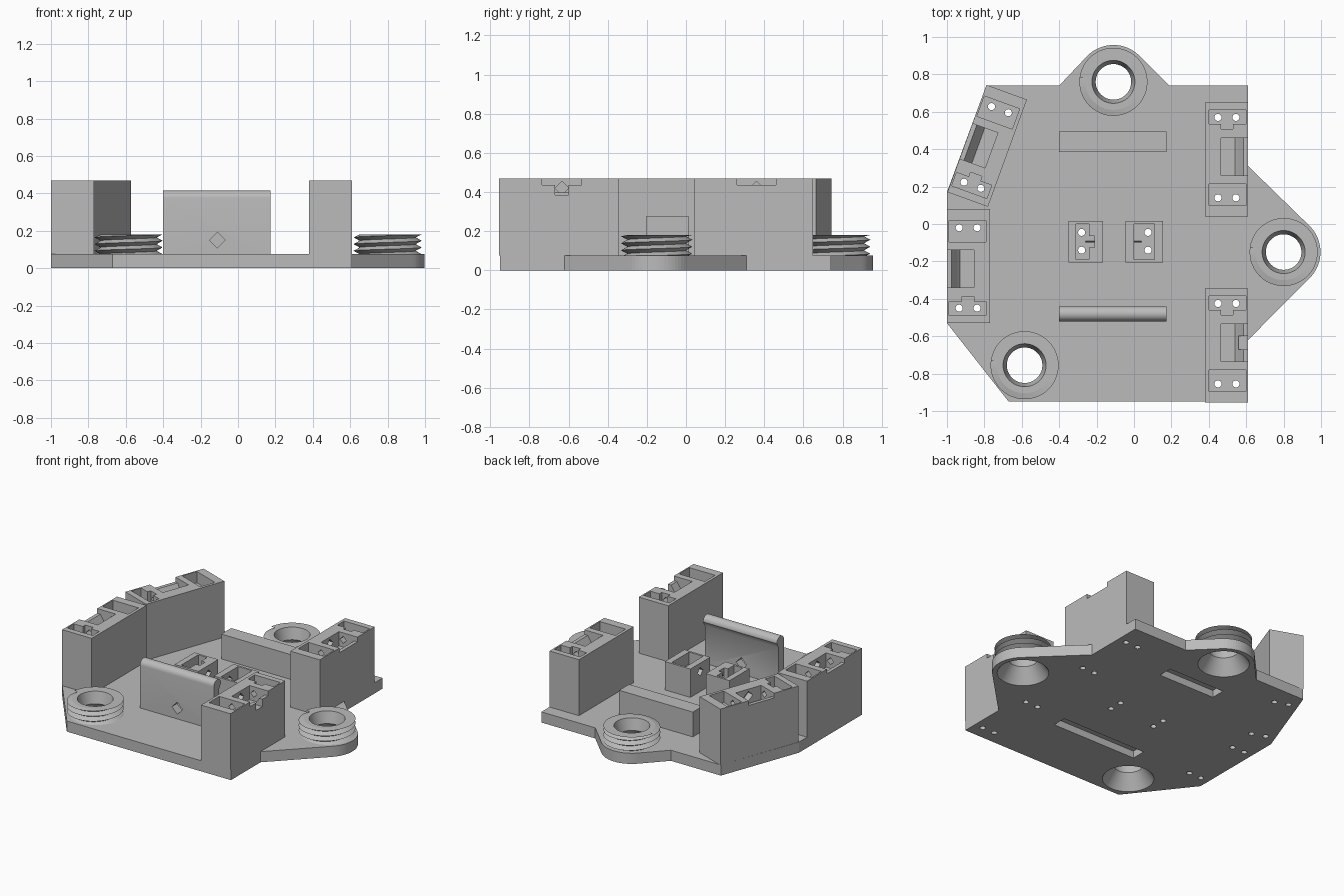
import bpy, bmesh
from math import pi, cos, sin, radians
from mathutils import Matrix, Vector

if "Cube" in bpy.data.objects:
    bpy.data.objects.remove(bpy.data.objects["Cube"])

grey = bpy.data.materials.new("plain grey")
grey.use_nodes = True
GREY = (0.5, 0.5, 0.5, 1)
grey.diffuse_color = GREY
grey.node_tree.nodes["Principled BSDF"].inputs["Base Color"].default_value = GREY

PLATE = 0.075
TOP = 0.47
CENTRE_X = -0.11


def make(name, bm):
    bmesh.ops.recalc_face_normals(bm, faces=bm.faces)
    mesh = bpy.data.meshes.new(name)
    bm.to_mesh(mesh)
    bm.free()
    mesh.materials.append(grey)
    obj = bpy.data.objects.new(name, mesh)
    bpy.context.collection.objects.link(obj)
    return obj


def prism(name, points, direction):
    """Extrude a flat polygon along a direction."""
    bm = bmesh.new()
    face = bm.faces.new([bm.verts.new(p) for p in points])
    new = bmesh.ops.extrude_face_region(bm, geom=[face])["geom"]
    verts = [g for g in new if isinstance(g, bmesh.types.BMVert)]
    bmesh.ops.translate(bm, verts=verts, vec=Vector(direction))
    return make(name, bm)


def box(name, x, y, z):
    corners = [(x[0], y[0], z[0]), (x[1], y[0], z[0]), (x[1], y[1], z[0]), (x[0], y[1], z[0])]
    return prism(name, corners, (0, 0, z[1] - z[0]))


def rod(name, centre, radius, length, sides=16, axis="Z"):
    bm = bmesh.new()
    bmesh.ops.create_cone(bm, cap_ends=True, segments=sides, radius1=radius, radius2=radius, depth=length)
    turn = Matrix.Rotation(pi / 2, 4, {"X": "Y", "Y": "X"}[axis]) if axis != "Z" else Matrix()
    bm.transform(Matrix.Translation(centre) @ turn)
    return make(name, bm)


def cut(target, cutters):
    for cutter in cutters:
        cutter.hide_render = True
        mod = target.modifiers.new("cut", "BOOLEAN")
        mod.operation = "DIFFERENCE"
        mod.solver = "EXACT"
        mod.object = cutter
        with bpy.context.temp_override(object=target, active_object=target):
            bpy.ops.object.modifier_apply(modifier=mod.name)
        bpy.data.objects.remove(cutter)


def smooth(obj):
    bpy.ops.object.select_all(action="DESELECT")
    obj.select_set(True)
    bpy.context.view_layer.objects.active = obj
    bpy.ops.object.shade_smooth_by_angle(angle=radians(30))


# Sensor towers: name, centre, turn
towers = [
    ("right_back_tower", (0.495, 0.345), 0),
    ("right_front_tower", (0.495, -0.65), 0),
    ("left_tower", (-0.885, -0.225), 180),
    ("angled_tower", (-0.785, 0.418), 160),
]
pin_holes = [(u, v) for u in (-0.046, 0.05) for v in (-0.205, 0.225)]
plate_holes = []

for name, (cx, cy), turn in towers:
    tower = box(name, (-0.115, 0.115), (-0.305, 0.305), (PLATE, TOP))
    high = TOP + 0.03
    slot = [(-0.03, high), (-0.03, 0.37), (0.045, 0.37), (0.06, 0.39), (0.09, 0.437), (0.13, 0.437), (0.13, high)]
    cutters = [
        box("wide_pocket", (-0.095, 0.105), (-0.245, -0.13), (0.39, high)),
        box("narrow_pocket", (-0.095, 0.105), (0.19, 0.265), (0.39, high)),
        box("pocket_tab", (-0.03, 0.035), (0.163, 0.2), (0.39, high)),
        prism("slot", [(u, -0.085, z) for u, z in slot], (0, 0.2, 0)),
        rod("tunnel", (0.003, 0.015, 0.42), 0.025, 0.38, 4, "Y"),
        rod("diamond", (-0.04, 0.015, 0.42), 0.035, 0.08, 4, "X"),
    ]
    if name == "right_front_tower":
        cutters.append(box("side_notch", (0.065, 0.13), (-0.02, 0.05), (0.385, high)))
    cutters += [rod("pin", (u, v, 0.25), 0.019, 0.5) for u, v in pin_holes]
    cut(tower, cutters)
    place = Matrix.Translation((cx, cy, 0)) @ Matrix.Rotation(radians(turn), 4, "Z")
    tower.data.transform(place)
    plate_holes += [place @ Vector((u, v, 0.04)) for u, v in pin_holes]

# Pair of central sensor blocks facing each other
BLOCK_TOP = 0.275
blocks = [
    ("left_block", (-0.35, -0.165), (-0.31, -0.24), -0.28, True),
    ("right_block", (-0.045, 0.155), (0.0, 0.11), 0.075, False),
]
for name, span, pocket, pin_x, tab in blocks:
    block = box(name, span, (-0.205, 0.015), (PLATE, BLOCK_TOP))
    cutters = [box("pocket", pocket, (-0.19, 0.0), (0.19, 0.3))]
    if tab:
        cutters.append(box("pocket_tab", (-0.25, -0.21), (-0.125, -0.065), (0.19, 0.3)))
    inner = -0.2 if tab else -0.02
    cutters.append(rod("tunnel", (inner, -0.095, 0.215), 0.03, 0.12, 4, "X"))
    for y in (-0.045, -0.14):
        cutters.append(rod("pin", (pin_x, y, 0.2), 0.019, 0.4))
        plate_holes.append(Vector((pin_x, y, 0.04)))
    cut(block, cutters)

# Base plate with two rounded lobes
bosses = [("front_left_boss", (-0.585, -0.755)), ("right_boss", (0.8, -0.15)), ("back_boss", (CENTRE_X, 0.76))]


def arc(centre, start, end, radius=0.197, steps=16):
    angles = [radians(start + (end - start) * i / steps) for i in range(steps + 1)]
    return [(centre[0] + radius * cos(a), centre[1] + radius * sin(a)) for a in angles]


outline = [(-0.67, -0.95), (0.61, -0.95), (0.61, -0.62)]
outline += arc(bosses[1][1], -45, 45)
outline += [(0.61, 0.31), (0.61, 0.74), (0.19, 0.74)]
outline += arc(bosses[2][1], 45, 135)
outline += [(-0.4, 0.74), (-0.79, 0.74), (-1, 0.17), (-1, -0.53)]
plate = prism("base_plate", [(x, y, 0) for x, y in outline], (0, 0, PLATE))
SEGMENTS = 48
cutters = [rod("boss_hole", (x, y, 0.04), 0.165, 0.2, SEGMENTS) for _, (x, y) in bosses]
cutters += [rod("pin", p, 0.019, 0.2) for p in plate_holes]
cutters.append(box("back_recess", (-0.33, 0.11), (0.39, 0.49), (-0.05, 0.05)))
cutters.append(box("front_recess", (-0.44, 0.22), (-0.53, -0.43), (-0.05, 0.05)))
cut(plate, cutters)

# Threaded bosses with a funnel bore
PITCH, ROOT, CREST, BOSS_TOP = 0.036, 0.15, 0.182, 0.18
bore = [(0.165, 0), (0.095, 0.1), (0.115, BOSS_TOP), (ROOT, BOSS_TOP), (ROOT, PLATE), (0.165, PLATE)]
for name, (cx, cy) in bosses:
    bm = bmesh.new()
    ring = [bm.verts.new((r, 0, z)) for r, z in bore]
    edges = [bm.edges.new((ring[i - 1], ring[i])) for i in range(len(ring))]
    bmesh.ops.spin(bm, geom=ring + edges, cent=(0, 0, 0), axis=(0, 0, 1), angle=2 * pi, steps=SEGMENTS)
    bmesh.ops.remove_doubles(bm, verts=bm.verts, dist=0.0005)
    bm.transform(Matrix.Translation((cx, cy, 0)))
    smooth(make(name, bm))

    bm = bmesh.new()
    count = SEGMENTS * 4
    root, crest = [], []
    for j in range(count + SEGMENTS):
        a = pi + 2 * pi * j / SEGMENTS
        z = PLATE - PITCH + PITCH * j / SEGMENTS
        for line, r, rise in ((root, ROOT, 0), (crest, CREST, PITCH / 2)):
            height = max(PLATE - 0.005, min(BOSS_TOP, z + rise))
            line.append(bm.verts.new((cx + r * cos(a), cy + r * sin(a), height)))
    for j in range(count - 1):
        k = j + SEGMENTS
        bm.faces.new((root[j], root[j + 1], crest[j + 1], crest[j]))
        bm.faces.new((crest[j], crest[j + 1], root[k + 1], root[k]))
    smooth(make(name + "_thread", bm))

# Back rail and front clip wall with a rolled lip
WALL = (-0.4, 0.175)
box("back_rail", WALL, (0.385, 0.495), (PLATE, 0.25))
lip = arc((-0.48, 0.375), 0, 180, 0.04, 12)
profile = [(-0.52, PLATE), (-0.46, PLATE), (-0.46, 0.34)] + lip
clip = prism("front_clip", [(WALL[0], y, z) for y, z in profile], (WALL[1] - WALL[0], 0, 0))
cut(clip, [rod("diamond", (CENTRE_X, -0.48, 0.15), 0.042, 0.2, 4, "Y")])
smooth(clip)
